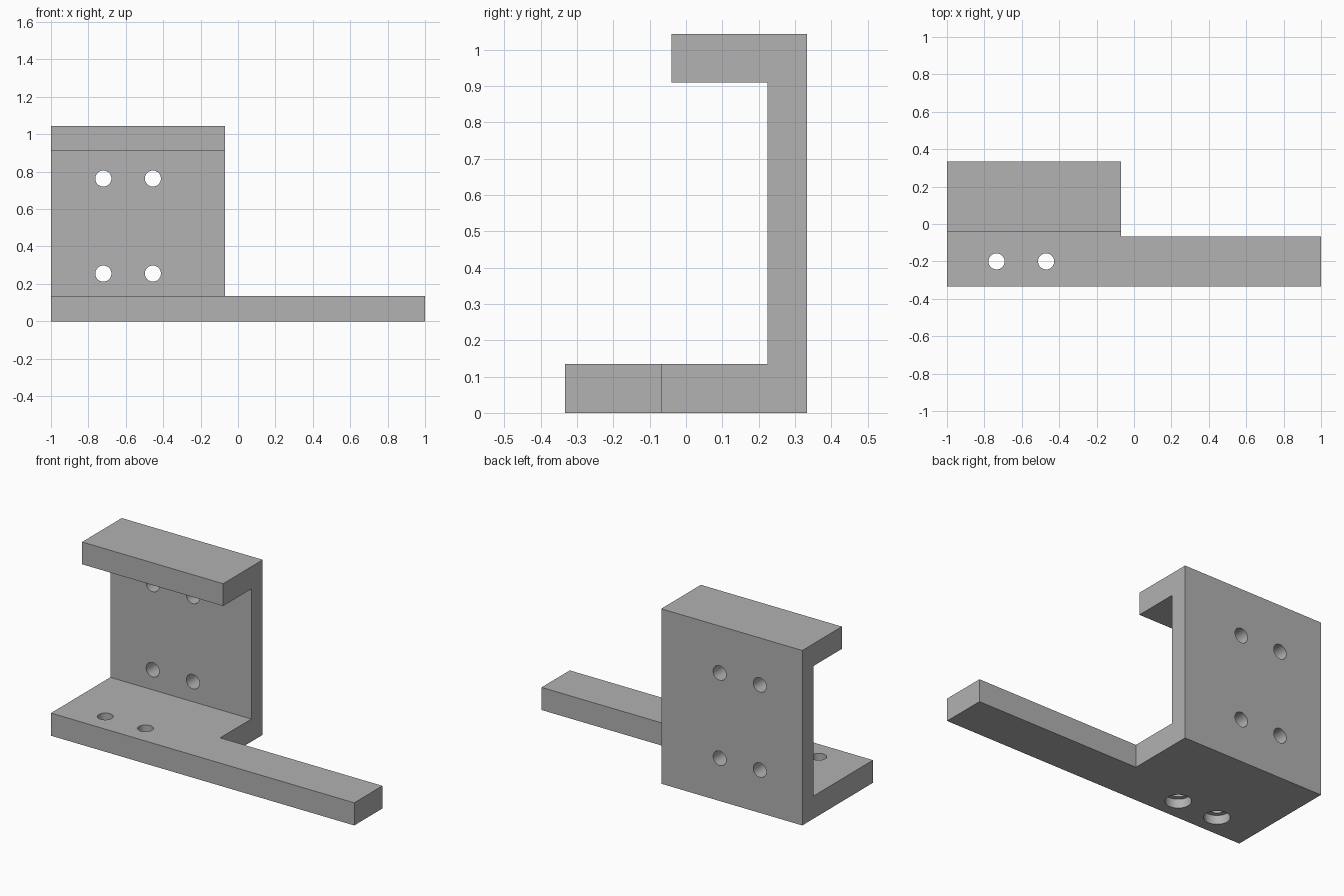
import bpy
import bmesh
from math import pi
from mathutils import Matrix, Vector

cube = bpy.data.objects.get("Cube")
if cube:
    bpy.data.objects.remove(cube, do_unlink=True)

# Main dimensions
LEFT, SIDE, RIGHT = -1.0, -0.07, 1.0
FRONT, ARM_BACK, WALL, BACK = -0.333, -0.068, 0.225, 0.333
LIP_FRONT, LIP_BOTTOM = -0.04, 0.91
BASE_TOP, TOP = 0.135, 1.043
HOLE, BORE, BORE_DEPTH = 0.043, 0.07, 0.053

grey = bpy.data.materials.new("plain grey")
grey.use_nodes = True
colour = (0.445, 0.445, 0.445, 1)
grey.diffuse_color = colour
grey.node_tree.nodes["Principled BSDF"].inputs["Base Color"].default_value = colour


def to_object(name, bm):
    bmesh.ops.recalc_face_normals(bm, faces=bm.faces)
    mesh = bpy.data.meshes.new(name)
    bm.to_mesh(mesh)
    bm.free()
    mesh.materials.append(grey)
    obj = bpy.data.objects.new(name, mesh)
    bpy.context.collection.objects.link(obj)
    return obj


def prism(name, outline, direction):
    """Extrude a flat outline along a direction."""
    bm = bmesh.new()
    face = bm.faces.new([bm.verts.new(p) for p in outline])
    new = bmesh.ops.extrude_face_region(bm, geom=[face])["geom"]
    verts = [v for v in new if isinstance(v, bmesh.types.BMVert)]
    bmesh.ops.translate(bm, vec=Vector(direction), verts=verts)
    return to_object(name, bm)


def cylinder(name, centre, radius, depth, axis="Z"):
    bm = bmesh.new()
    turn = Matrix.Rotation(pi / 2, 4, "X") if axis == "Y" else Matrix()
    bmesh.ops.create_cone(bm, cap_ends=True, segments=40, radius1=radius, radius2=radius,
                          depth=depth, matrix=Matrix.Translation(centre) @ turn)
    return to_object(name, bm)


def apply_modifier(obj, kind, **settings):
    mod = obj.modifiers.new(kind, kind)
    for key, value in settings.items():
        setattr(mod, key, value)
    bpy.context.view_layer.objects.active = obj
    bpy.ops.object.modifier_apply(modifier=mod.name)


def combine(obj, other, operation):
    apply_modifier(obj, "BOOLEAN", object=other, operation=operation, solver="EXACT")
    bpy.data.objects.remove(other, do_unlink=True)


# Base plate with its long narrow arm
bracket = prism("mounting_bracket", [
    (LEFT, FRONT, 0), (RIGHT, FRONT, 0), (RIGHT, ARM_BACK, 0),
    (SIDE, ARM_BACK, 0), (SIDE, BACK, 0), (LEFT, BACK, 0)], (0, 0, BASE_TOP))

# Upright wall with the overhanging top lip
wall = prism("wall_and_lip", [
    (LEFT, WALL, 0), (LEFT, BACK, 0), (LEFT, BACK, TOP), (LEFT, LIP_FRONT, TOP),
    (LEFT, LIP_FRONT, LIP_BOTTOM), (LEFT, WALL, LIP_BOTTOM)], (SIDE - LEFT, 0, 0))
combine(bracket, wall, "UNION")
apply_modifier(bracket, "DECIMATE", decimate_type="DISSOLVE", angle_limit=0.02)

# Four screw holes through the wall
for x in (-0.72, -0.455):
    for z in (0.255, 0.763):
        hole = cylinder("wall_hole_cutter", (x, (WALL + BACK) / 2, z), HOLE, 0.2, "Y")
        combine(bracket, hole, "DIFFERENCE")

# Two base holes, counterbored from below
for x in (-0.735, -0.47):
    bore = cylinder("bore_cutter", (x, -0.2, 0), BORE, 2 * BORE_DEPTH)
    combine(bracket, bore, "DIFFERENCE")
    hole = cylinder("base_hole_cutter", (x, -0.2, BASE_TOP / 2), HOLE, 0.3)
    combine(bracket, hole, "DIFFERENCE")

# Smooth hole walls, sharp edges elsewhere
bracket.select_set(True)
bpy.context.view_layer.objects.active = bracket
bpy.ops.object.shade_smooth_by_angle(angle=pi / 6)
